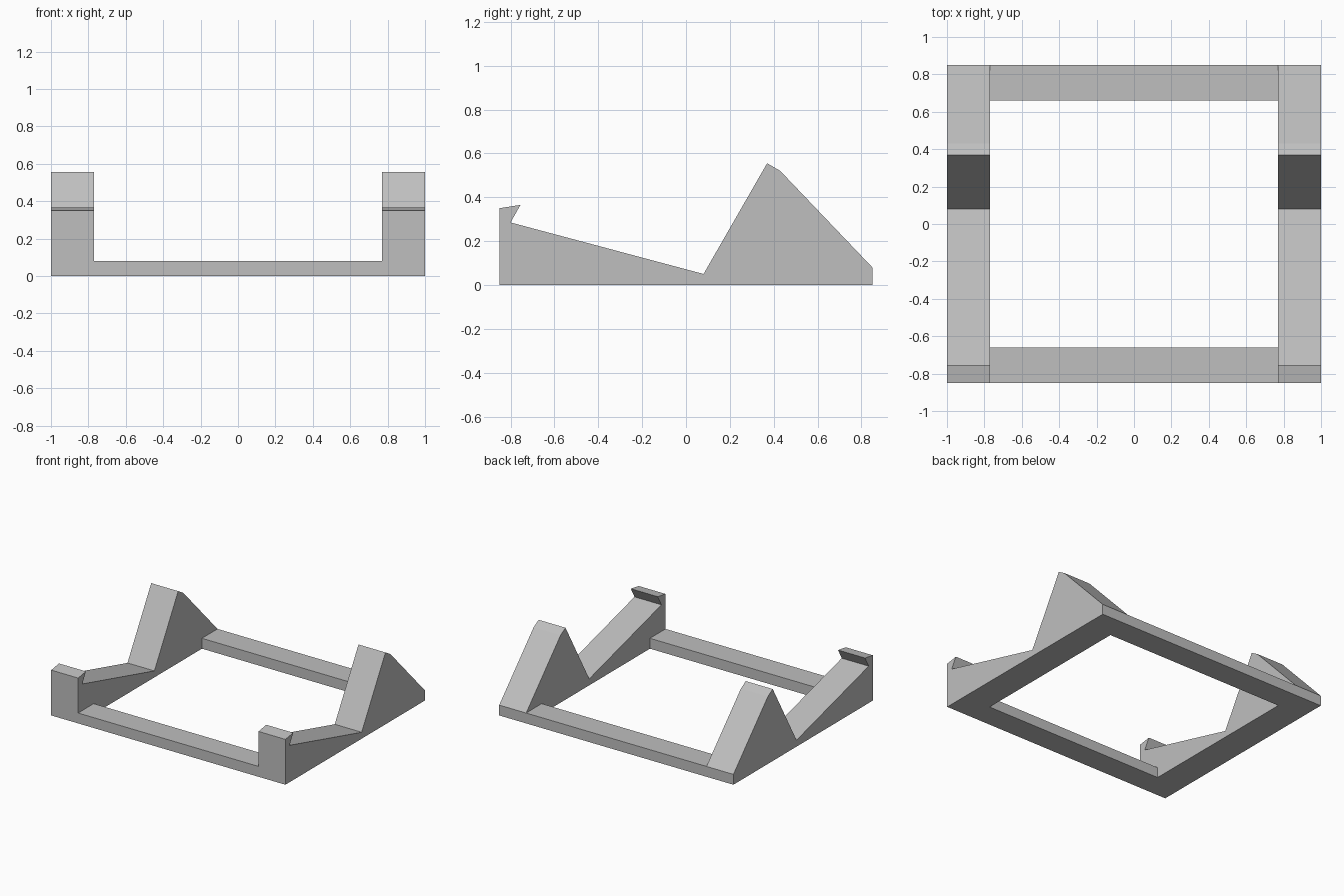
import bpy
import bmesh

cube = bpy.data.objects.get("Cube")
if cube:
    bpy.data.objects.remove(cube, do_unlink=True)

# One plain grey for the whole stand
grey = bpy.data.materials.new("plain_grey")
grey.use_nodes = True
GREY = (0.52, 0.52, 0.52, 1)
grey.diffuse_color = GREY
grey.node_tree.nodes["Principled BSDF"].inputs["Base Color"].default_value = GREY

HALF_WIDTH = 1.0
INNER = 0.77
HALF_DEPTH = 0.85
BAR_DEPTH = 0.19
BAR_HEIGHT = 0.08


def extrude_profile(name, profile, x0, x1):
    """Extrude a (y, z) outline along x into a solid."""
    bm = bmesh.new()
    face = bm.faces.new([bm.verts.new((x0, y, z)) for y, z in profile])
    result = bmesh.ops.extrude_face_region(bm, geom=[face])
    moved = [v for v in result["geom"] if isinstance(v, bmesh.types.BMVert)]
    bmesh.ops.translate(bm, verts=moved, vec=(x1 - x0, 0, 0))
    bmesh.ops.recalc_face_normals(bm, faces=bm.faces)
    mesh = bpy.data.meshes.new(name)
    bm.to_mesh(mesh)
    bm.free()
    mesh.materials.append(grey)
    obj = bpy.data.objects.new(name, mesh)
    bpy.context.collection.objects.link(obj)
    return obj


# Side cradles: front hook, sloping rest and tall rear wedge
cradle = [
    (-HALF_DEPTH, 0), (HALF_DEPTH, 0), (HALF_DEPTH, BAR_HEIGHT),
    (0.43, 0.52), (0.37, 0.555), (0.08, 0.05),
    (-0.8, 0.285), (-0.755, 0.365), (-HALF_DEPTH, 0.35),
]
extrude_profile("left_cradle", cradle, INNER, HALF_WIDTH)
extrude_profile("right_cradle", cradle, -HALF_WIDTH, -INNER)

# Cross bars joining the cradles
for name, y0 in (("front_bar", -HALF_DEPTH), ("rear_bar", HALF_DEPTH - BAR_DEPTH)):
    y1 = y0 + BAR_DEPTH
    bar = [(y0, 0), (y1, 0), (y1, BAR_HEIGHT), (y0, BAR_HEIGHT)]
    extrude_profile(name, bar, -INNER, INNER)
